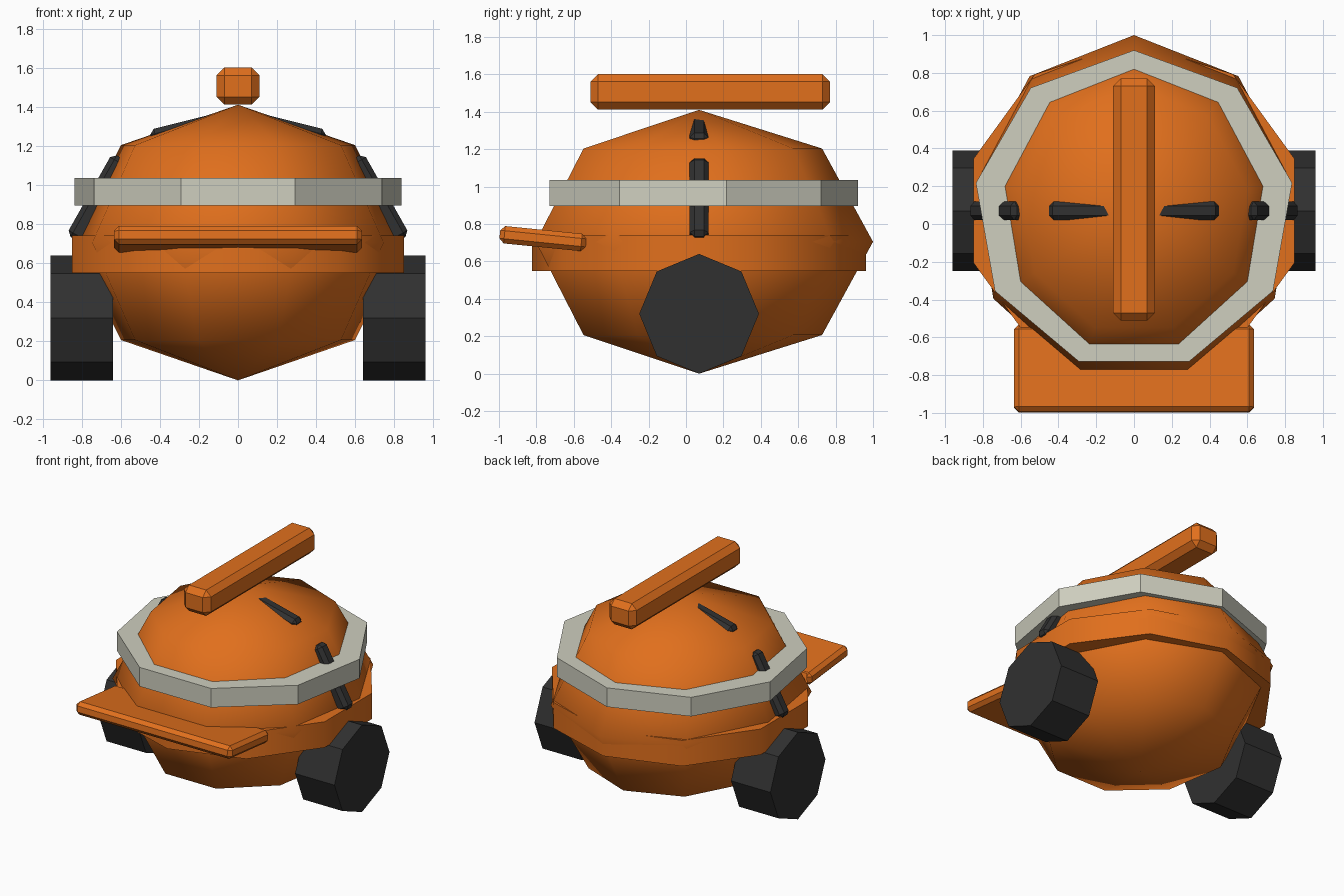
import bpy, math

if "Cube" in bpy.data.objects:
    bpy.data.objects.remove(bpy.data.objects["Cube"])

CY = 0.07  # y of the helmet axis


def material(name, rgb):
    m = bpy.data.materials.new(name)
    m.diffuse_color = (*rgb, 1)
    m.use_nodes = True
    m.node_tree.nodes["Principled BSDF"].inputs["Base Color"].default_value = m.diffuse_color
    return m


orange = material("orange_shell", (0.75, 0.16, 0.012))
cream = material("pale_band", (0.62, 0.62, 0.52))
dark = material("dark_rubber", (0.03, 0.03, 0.03))


def finish(name, mat, smooth=False):
    ob = bpy.context.object
    ob.name = name
    ob.data.materials.append(mat)
    bpy.ops.object.transform_apply(location=False, rotation=True, scale=True)
    if smooth:
        bpy.ops.object.shade_smooth()
    return ob


def cylinder(name, sides, r, z0, z1, mat, smooth=False):
    bpy.ops.mesh.primitive_cylinder_add(vertices=sides, radius=r, depth=z1 - z0,
                                        location=(0, CY, (z0 + z1) / 2))
    ob = finish(name, mat)
    if smooth:
        bpy.ops.object.shade_smooth_by_angle(angle=math.radians(50))
    return ob


def box(name, loc, size, mat, bevel, rot=(0, 0, 0)):
    bpy.ops.mesh.primitive_cube_add(size=1, location=loc, rotation=rot)
    bpy.context.object.scale = size
    ob = finish(name, mat)
    mod = ob.modifiers.new("bevel", "BEVEL")
    mod.width, mod.segments = bevel, 1
    return ob


# Faceted dome, a nine-sided sphere
bpy.ops.mesh.primitive_uv_sphere_add(segments=9, ring_count=4, radius=1,
                                     location=(0, CY, 0.705))
bpy.context.object.scale = (0.86, 0.93, 0.705)
finish("dome", orange, smooth=True)

# Rim around the equator and pale band above it
cylinder("rim", 10, 0.893, 0.55, 0.74, orange, smooth=True)
cylinder("pale_band", 9, 0.85, 0.895, 1.035, cream)

# Ridge on top and tilted front visor
box("top_ridge", (0, 0.13, 1.506), (0.22, 1.28, 0.19), orange, 0.04)
box("visor", (0, -0.765, 0.722), (1.27, 0.463, 0.093), orange, 0.025, (-0.1, 0, 0))

# Ear muffs and headband straps, one of each per side
for side, s in (("left", -1), ("right", 1)):
    bpy.ops.mesh.primitive_cylinder_add(vertices=8, radius=0.32, depth=0.32,
                                        location=(s * 0.8, CY, 0.32),
                                        rotation=(0, math.pi / 2, 0))
    finish("ear_muff_" + side, dark)
    for part, x, z, length, tilt in (("lower", 0.717, 0.93, 0.48, 60.5),
                                     ("upper", 0.22, 1.288, 0.46, 14)):
        box(f"{part}_strap_{side}", (s * x, CY, z), (length, 0.1, 0.1), dark, 0.025,
            (0, s * math.radians(tilt), 0))
